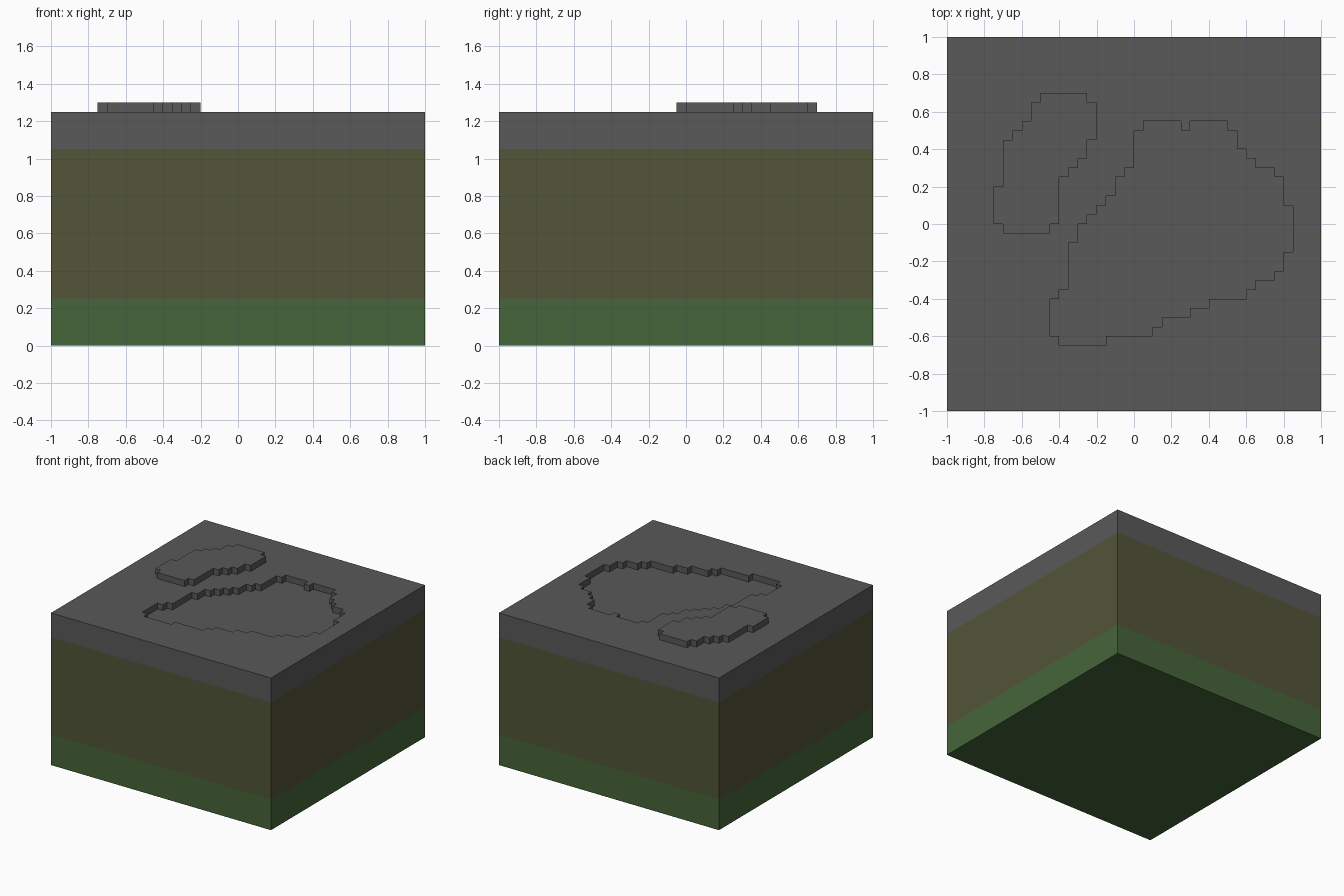
import bpy
import bmesh

cube = bpy.data.objects.get("Cube")
if cube:
    bpy.data.objects.remove(cube, do_unlink=True)

CELL = 0.05
TOP = 1.25


def make_material(name, rgb):
    m = bpy.data.materials.new(name)
    m.use_nodes = True
    m.diffuse_color = (*rgb, 1)
    m.node_tree.nodes["Principled BSDF"].inputs["Base Color"].default_value = (*rgb, 1)
    return m


GREEN = make_material("grass green", (0.061, 0.130, 0.041))
OLIVE = make_material("earth olive", (0.085, 0.089, 0.040))
GREY = make_material("stone grey", (0.100, 0.100, 0.100))


def stepped_outline(steps):
    """Grid corners of a stepped shape: from each point go along x, then along y."""
    pts = []
    for (x0, y0), (x1, y1) in zip(steps, steps[1:] + steps[:1]):
        pts += [(x0 * CELL, y0 * CELL), (x1 * CELL, y0 * CELL)]
    return pts


def ring(bm, outline, z):
    return [bm.verts.new((x, y, z)) for x, y in outline]


def walls(bm, low, high, mat=0):
    n = len(low)
    for i in range(n):
        j = (i + 1) % n
        bm.faces.new((low[i], low[j], high[j], high[i])).material_index = mat


def fill(bm, loops, mat=0):
    """Flat face between an outer loop and any holes inside it."""
    edges = []
    for loop in loops:
        for a, b in zip(loop, loop[1:] + loop[:1]):
            edges.append(bm.edges.get((a, b)) or bm.edges.new((a, b)))
    made = bmesh.ops.triangle_fill(bm, edges=edges, use_beauty=True, normal=(0, 0, 1))
    for f in made["geom"]:
        if isinstance(f, bmesh.types.BMFace):
            f.material_index = mat


def finish(bm, name, mats):
    bmesh.ops.recalc_face_normals(bm, faces=bm.faces)
    bmesh.ops.dissolve_limit(bm, angle_limit=0.01, verts=bm.verts[:], edges=bm.edges[:],
                             delimit={'MATERIAL'})
    mesh = bpy.data.meshes.new(name)
    bm.to_mesh(mesh)
    bm.free()
    for m in mats:
        mesh.materials.append(m)
    obj = bpy.data.objects.new(name, mesh)
    bpy.context.collection.objects.link(obj)


# Stepped outlines in grid cells
PIT = [(0, 10), (1, 11), (5, 10), (6, 11), (10, 10), (11, 8), (12, 7), (13, 6),
       (15, 5), (16, 2), (17, -3), (16, -5), (15, -6), (13, -7), (12, -8), (8, -9),
       (6, -10), (3, -11), (2, -12), (-3, -13), (-8, -12), (-9, -8), (-8, -7),
       (-7, -2), (-6, 0), (-5, 1), (-4, 2), (-3, 3), (-2, 5), (-1, 6)]
MOUND = [(-10, 14), (-5, 13), (-4, 9), (-5, 7), (-6, 6), (-7, 5), (-8, 0), (-9, -1),
         (-14, 0), (-15, 4), (-14, 9), (-13, 10), (-12, 11), (-11, 13)]
SQUARE = [(-1, -1), (1, -1), (1, 1), (-1, 1)]

# Ground block: three coloured bands, with a shallow pit sunk into the top
bm = bmesh.new()
levels = [ring(bm, SQUARE, z) for z in (0, 0.25, 1.05, TOP)]
for band in range(3):
    walls(bm, levels[band], levels[band + 1], band)
bm.faces.new(levels[0])
pit = stepped_outline(PIT)
floor, rim = ring(bm, pit, TOP - CELL), ring(bm, pit, TOP)
walls(bm, floor, rim, 2)
fill(bm, [floor], 2)
fill(bm, [levels[3], rim], 2)
finish(bm, "ground_block", [GREEN, OLIVE, GREY])

# Raised mound, slightly sunk into the top
bm = bmesh.new()
mound = stepped_outline(MOUND)
base, crest = ring(bm, mound, TOP - 0.02), ring(bm, mound, TOP + CELL)
walls(bm, base, crest)
fill(bm, [base])
fill(bm, [crest])
finish(bm, "raised_mound", [GREY])
